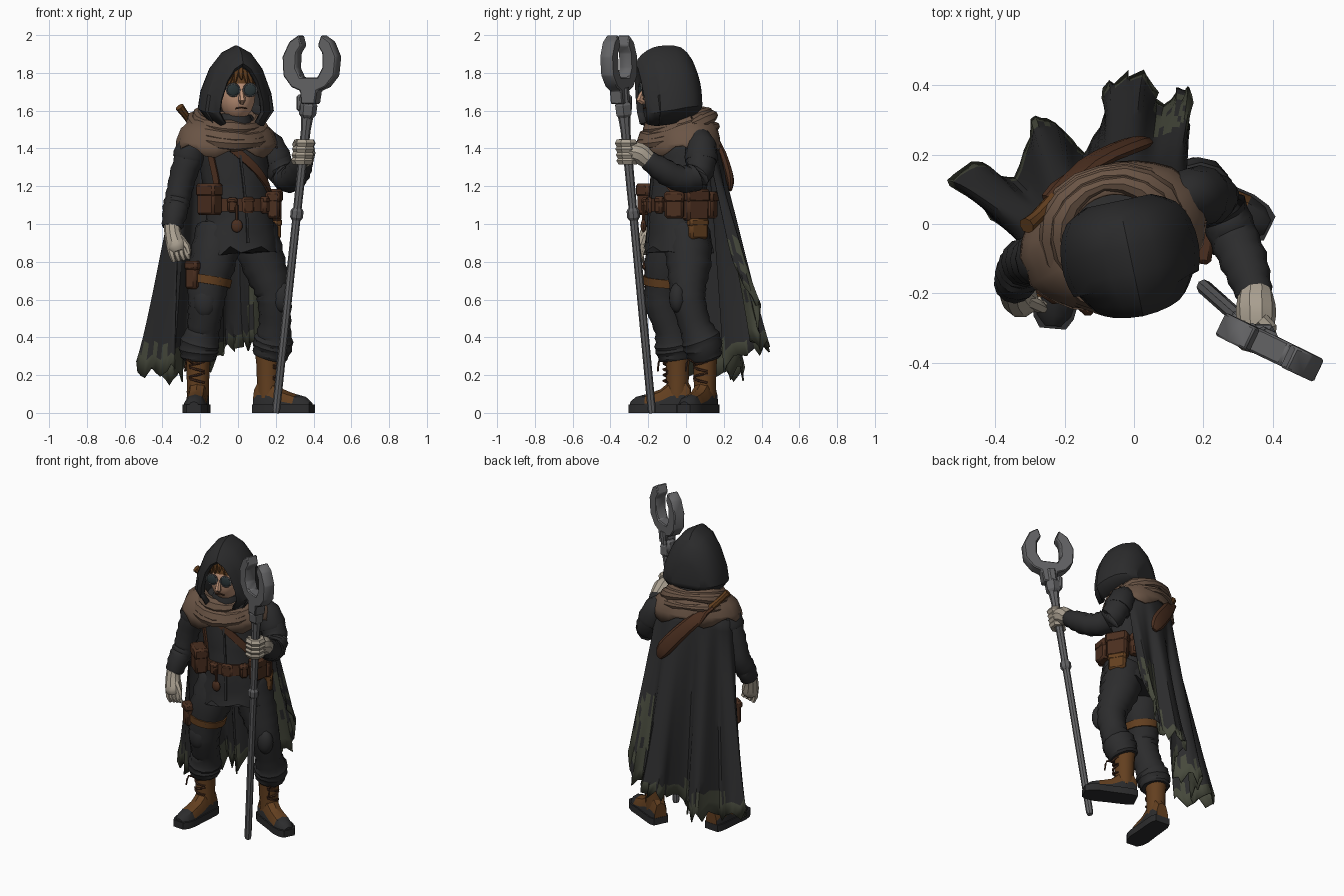
import bpy, bmesh, math, random
from math import sin, cos, pi, radians
from mathutils import Vector, Matrix

random.seed(4)
if "Cube" in bpy.data.objects:
    bpy.data.objects.remove(bpy.data.objects["Cube"])


def material(name, r, g, b):
    m = bpy.data.materials.new(name)
    m.use_nodes = True
    m.diffuse_color = (r, g, b, 1)
    node = m.node_tree.nodes["Principled BSDF"]
    node.inputs["Base Color"].default_value = (r, g, b, 1)
    node.inputs["Roughness"].default_value = 0.9
    return m


CLOTH = material("black cloth", .025, .025, .026)
SCARF = material("tan scarf", .145, .09, .06)
LEATHER = material("dark leather", .07, .028, .014)
TAN = material("orange leather", .125, .05, .014)
GLOVE = material("pale glove", .4, .35, .28)
STEEL = material("grey steel", .125, .125, .13)
SKIN = material("skin", .5, .28, .18)
OLIVE = material("olive cloth", .062, .067, .045)
LENS = material("dark lens", .024, .036, .039)


# ---------- helpers ----------
def finish(name, bm, mats, rule=None, angle=35, solid=0, bevel=0):
    mats = mats if isinstance(mats, list) else [mats]
    bmesh.ops.recalc_face_normals(bm, faces=bm.faces)
    if rule:
        for f in bm.faces:
            f.material_index = rule(f.calc_center_median())
    mesh = bpy.data.meshes.new(name)
    bm.to_mesh(mesh)
    bm.free()
    for m in mats:
        mesh.materials.append(m)
    ob = bpy.data.objects.new(name, mesh)
    bpy.context.collection.objects.link(ob)
    bpy.ops.object.select_all(action='DESELECT')
    ob.select_set(True)
    bpy.context.view_layer.objects.active = ob
    bpy.ops.object.shade_smooth_by_angle(angle=radians(angle))
    if solid:
        ob.modifiers.new("thickness", 'SOLIDIFY').thickness = solid
    if bevel:
        mod = ob.modifiers.new("bevel", 'BEVEL')
        mod.width, mod.segments = bevel, 1


def loft(name, rings, mats, closed=True, start=True, end=True, **kw):
    bm = bmesh.new()
    vs = [[bm.verts.new(p) for p in ring] for ring in rings]
    n = len(vs[0])
    for a, b in zip(vs, vs[1:]):
        for i in range(n if closed else n - 1):
            j = (i + 1) % n
            bm.faces.new((a[i], a[j], b[j], b[i]))
    if start:
        bm.faces.new(vs[0])
    if end:
        bm.faces.new(vs[-1])
    finish(name, bm, mats, **kw)


def spline(pts, n=4):
    P = [Vector(p) for p in pts]
    out = []
    for i in range(len(P) - 1):
        a, b, c, d = P[max(i - 1, 0)], P[i], P[i + 1], P[min(i + 2, len(P) - 1)]
        for k in range(n):
            t = k / n
            out.append((2*b + (c-a)*t + (2*a-5*b+4*c-d)*t*t + (3*b-a-3*c+d)*t**3) / 2)
    return out + [P[-1]]


def tube(name, pts, mats, sides=10, n=4, wrinkle=0, flat=1, **kw):
    """Round limb through (x, y, z, radius) points."""
    path = spline(pts, n) if n > 1 else [Vector(p) for p in pts]
    rings = []
    for i, p in enumerate(path):
        t = (path[min(i+1, len(path)-1)] - path[max(i-1, 0)]).to_3d().normalized()
        ref = Vector((0, 1, 0)) if abs(t.z) > .6 else Vector((0, 0, 1))
        u = t.cross(ref).normalized()
        v = t.cross(u)
        r = p.w * (1 + wrinkle * (1 if i % 2 else -1))
        rings.append([p.to_3d() + (u*cos(a) + v*sin(a)*flat) * r * (1 + wrinkle*random.uniform(-.6, .6))
                      for a in [2*pi*k/sides for k in range(sides)]])
    loft(name, rings, mats, **kw)


def ball(name, loc, size, mats, M=Matrix(), **kw):
    bm = bmesh.new()
    bmesh.ops.create_uvsphere(bm, u_segments=16, v_segments=10, radius=1,
                              matrix=M @ Matrix.Translation(loc) @ Matrix.Diagonal((*size, 1)))
    finish(name, bm, mats, **kw)


def box(name, loc, size, mats, yaw=0, bevel=.012):
    bm = bmesh.new()
    bmesh.ops.create_cube(bm, size=1, matrix=Matrix.Translation(loc)
                          @ Matrix.Rotation(radians(yaw), 4, 'Z') @ Matrix.Diagonal((*size, 1)))
    finish(name, bm, mats, bevel=bevel)


# ---------- torso: turned ellipse sections (z, cx, cy, rx, ry) ----------
BODY = [(.86, .005, -.035, .22, .175), (1, .005, -.045, .185, .155), (1.1, .0, -.045, .172, .145),
        (1.25, -.015, -.035, .18, .145), (1.4, -.035, -.015, .2, .15),
        (1.5, -.045, -.01, .185, .13), (1.58, -.03, -.04, .1, .1)]
YAW = 22


def body(deg, z, off=0):
    z = min(max(z, BODY[0][0]), BODY[-1][0])
    for a, b in zip(BODY, BODY[1:]):
        if z <= b[0]:
            _, cx, cy, rx, ry = Vector(a).lerp(Vector(b), (z - a[0]) / (b[0] - a[0]))
            break
    p = Vector(((rx + off) * cos(radians(deg)), (ry + off) * sin(radians(deg)), 0))
    p.rotate(Matrix.Rotation(radians(YAW), 3, 'Z'))
    return p + Vector((cx, cy, z))


def strap(name, a, b, width, mats, n=20, off=.012):
    """Flat band over the torso between two (angle, height) spots."""
    spots = [Vector(a).lerp(Vector(b), i / n) for i in range(n + 1)]
    pts = [(body(s[0], s[1]), body(s[0], s[1], off)) for s in spots]
    rings = []
    for i, (p, q) in enumerate(pts):
        t = pts[min(i+1, n)][0] - pts[max(i-1, 0)][0]
        side = t.cross(q - p).normalized() * width
        rings.append([p - side, q - side, q + side, p + side])
    loft(name, rings, mats)


levels = [.86 + .72 * i / 16 for i in range(17)]
loft("tunic", [[body(a, z, random.uniform(-.006, .006)) + Vector((0, 0, random.uniform(-.03, .03) if z < .89 else 0))
                for a in range(0, 360, 15)] for z in levels], CLOTH)
strap("belt", (0, 1.1), (360, 1.1), .035, LEATHER, 36, .016)
strap("chest_strap", (-140, 1.51), (-22, 1.14), .022, LEATHER)
strap("shoulder_strap", (-143, 1.5), (-143, 1.12), .017, LEATHER)
strap("tunic_opening", (-95, 1.42), (-95, .9), .006, CLOTH)


# ---------- belt gear ----------
def pouch(name, deg, z, size, mats, off=.035):
    p = body(deg, z, off)
    yaw = deg + YAW + 90
    box(name, p, size, mats, yaw)
    box(name + "_flap", p + Vector((0, 0, size[2] * .3)),
        (size[0] * 1.08, size[1] * 1.12, size[2] * .42), mats, yaw)


pouch("front_pouch", -153, 1.13, (.12, .08, .165), LEATHER, .045)
pouch("small_front_pouch", -60, 1.1, (.05, .04, .09), LEATHER, .02)
pouch("second_front_pouch", -118, 1.1, (.05, .04, .08), LEATHER, .02)
pouch("buckle", -92, 1.1, (.065, .02, .085), LEATHER, .015)
pouch("side_pouch", -30, 1.1, (.1, .07, .14), LEATHER, .025)
pouch("hip_pouch", 8, 1.1, (.13, .075, .165), LEATHER, .025)
pouch("back_pouch", 45, 1.1, (.08, .06, .14), LEATHER)
pouch("hanging_pouch", 10, .975, (.11, .045, .11), TAN, .02)
p = body(-112, .99, .02)
ball("belt_pendant", p, (.03, .015, .035), LEATHER)
tube("pendant_cord", [(p.x, p.y, p.z, .008), (p.x, p.y, 1.1, .008)], LEATHER, 6, 1)

# ---------- legs ----------
tube("right_leg", [(-.1, -.05, .98, .12), (-.13, -.09, .82, .125), (-.16, -.115, .66, .105), (-.17, -.115, .56, .095),
                   (-.185, -.08, .44, .088), (-.205, -.06, .35, .105), (-.21, -.05, .28, .088)], CLOTH, 12, 4, .035)
tube("left_leg", [(.08, .0, .98, .12), (.125, .015, .82, .12), (.175, .01, .68, .1), (.195, .015, .59, .09),
                  (.195, .05, .46, .085), (.185, .085, .37, .105), (.165, .1, .29, .088)], CLOTH, 12, 4, .035)
ball("right_knee_pad", (-.175, -.18, .59), (.06, .04, .085), CLOTH)
ball("left_knee_pad", (.235, -.045, .61), (.052, .045, .08), CLOTH)
tube("thigh_band", [(-.157, -.11, .678, .117), (-.15, -.108, .722, .121)], TAN, 14, 1)
box("thigh_holster", (-.24, -.185, .73), (.07, .055, .15), LEATHER, -35)
box("holster_flap", (-.24, -.19, .78), (.08, .062, .05), LEATHER, -35)


# ---------- boots ----------
def boot(side, x, y, yaw):
    M = Matrix.Translation((x, y, 0)) @ Matrix.Rotation(radians(yaw), 4, 'Z')
    stations = [(-.07, .042, .14), (-.04, .054, .19), (.03, .056, .18), (.06, .056, .15), (.09, .056, .125),
                (.13, .058, .11), (.17, .06, .098), (.22, .05, .085), (.25, .03, .06)]
    arch = [(-1, .03), (-1, .5), (-.65, .88), (0, 1), (.65, .88), (1, .5), (1, .03)]
    rule = lambda c: int((M.inverted() @ c).x > .165 or c.z < .06)
    loft(side + "_boot_foot", [[M @ Vector((d, w * a, h * b)) for a, b in arch] for d, w, h in stations],
         [TAN, CLOTH], rule=rule)
    outline = [(d, s * (w + .008)) for s, seq in ((1, stations), (-1, stations[::-1])) for d, w, h in seq]
    loft(side + "_boot_sole", [[M @ Vector((d * 1.03, w, z)) for d, w in outline] for z in (0, .045)], CLOTH)
    tube(side + "_boot_shaft", [(x, y, .08, .058), (x, y, .2, .06), (x, y, .33, .068)], TAN, 12, 3, .015)
    for i in range(5):
        s = 1 if i % 2 else -1
        a, b, c = (M @ Vector(q) for q in ((.05, -.04 * s, .16 + .03*i), (.073, 0, .17 + .03*i),
                                           (.05, .04 * s, .18 + .03*i)))
        tube(side + "_lace", [(*a, .006), (*b, .007), (*c, .006)], LEATHER, 5, 2)
    a = M @ Vector((.065, -.02, .26))
    tube(side + "_lace_end", [(*a, .006), (*(M @ Vector((.1, -.05, .28))), .006),
                              (*(M @ Vector((.11, -.06, .22))), .005)], LEATHER, 5, 3)


boot("right", -.212, -.045, -95)
boot("left", .16, .1, -26)

# ---------- arms and gloves ----------
tube("right_sleeve", [(-.19, -.07, 1.48, .06), (-.25, -.1, 1.37, .076), (-.295, -.105, 1.24, .07),
                      (-.32, -.115, 1.13, .068), (-.335, -.15, 1.06, .066), (-.35, -.18, .98, .054)],
     CLOTH, 12, 4, .04)
tube("left_sleeve", [(.12, .06, 1.47, .06), (.185, .08, 1.37, .08), (.24, .06, 1.26, .075),
                     (.285, -.03, 1.24, .07), (.325, -.13, 1.29, .066), (.35, -.21, 1.345, .05)], CLOTH, 12, 4, .04)
tube("right_shoulder_cap", [(-.2, -.075, 1.49, .045), (-.24, -.095, 1.42, .08), (-.265, -.1, 1.34, .085)],
     CLOTH, 12, 3, .03)
tube("left_shoulder_cap", [(.12, .065, 1.48, .045), (.16, .08, 1.42, .08), (.2, .08, 1.33, .088)], CLOTH, 12, 3, .03)

tube("right_glove", [(-.35, -.18, 1.01, .042), (-.345, -.2, .95, .045), (-.325, -.22, .88, .052),
                     (-.315, -.23, .85, .035)], GLOVE, 10, 3)
for i in range(4):
    x = -.36 + .026 * i
    tube("right_finger", [(x, -.225, .89, .02), (x + .01, -.24, .84, .018), (x + .022, -.23, .8 + .006*i, .012)],
         GLOVE, 6, 2)
tube("right_thumb", [(-.31, -.22, .93, .02), (-.27, -.24, .88, .018), (-.26, -.245, .84, .011)], GLOVE, 6, 2)

FOOT, LEAN = Vector((.2, -.18, 0)), Vector((.106, -.094, 1))
staff = lambda z: FOOT + LEAN * z
tube("left_glove", [(.35, -.2, 1.34, .05), (.352, -.25, 1.375, .058), (.352, -.3, 1.385, .052)], GLOVE, 10, 3)
for i in range(4):
    c = staff(1.335 + .031 * i)
    arc = [(c.x + .042*cos(a), c.y + .042*sin(a), c.z, .022) for a in [radians(70 - 50*k) for k in range(6)]]
    tube("left_finger", arc, GLOVE, 6, 1)
c = staff(1.42)
tube("left_thumb", [(c.x, c.y + .05, c.z - .03, .022), (c.x - .045, c.y, c.z, .02),
                    (c.x - .03, c.y - .04, c.z + .02, .014)], GLOVE, 6, 2)


# ---------- wrench staff ----------
def rod(name, spans, sides=8):
    tube(name, [(*staff(z), r) for z, r in spans], STEEL, sides, 1, angle=25)


rod("staff_shaft", [(0, .018), (.02, .022), (1.04, .022), (1.3, .024), (1.5, .026), (1.62, .038), (1.72, .04)])
rod("staff_knob", [(1.02, .024), (1.035, .034), (1.07, .034), (1.085, .024)])
rod("staff_collar", [(1.56, .03), (1.58, .046), (1.63, .048), (1.65, .036)], 6)
across = Vector((.9, -.43, 0))
thick = Vector((.43, .9, 0)) * .036
half = [(.04, -.2), (.05, -.13), (.1, -.11), (.15, -.05), (.158, .05), (.12, .13), (.066, .165),
        (.048, .11), (.075, .07), (.077, -.01), (.05, -.06)]
outline = half + [(-a, b) for a, b in half[::-1]]
hub = Vector((.39, -.355, 1.835))
up = LEAN * .25 + Vector((0, 0, .75))
loft("wrench_head", [[hub + across*a + up*b + thick*s for a, b in outline] for s in (-1, 1)], STEEL, bevel=.006)
box("wrench_hook", staff(1.64) - across * .045, (.035, .06, .09), STEEL, -25)

# ---------- head ----------
H = Matrix.Translation((-.012, -.085, 0)) @ Matrix.Rotation(radians(12), 4, 'Z')
ball("head", (0, -.03, 1.685), (.097, .115, .14), SKIN, H)
ball("hair", (0, -.01, 1.745), (.106, .123, .105), TAN, H)
for i in range(7):
    x = -.09 + .03 * i
    a, b = H @ Vector((x * .7, -.12, 1.82)), H @ Vector((x * 1.12, -.147 + abs(x) * .5, 1.765 - abs(x) * .7))
    tube("hair_lock", [(*a, .024), (*b, .005)], TAN, 6, 1)
a, b = H @ Vector((0, -.14, 1.71)), H @ Vector((0, -.165, 1.655))
tube("nose", [(*a, .01), (*b, .02), (*(H @ Vector((0, -.135, 1.645))), .01)], SKIN, 6, 2)
tube("mouth", [(*(H @ Vector((x, -.137, 1.617 - abs(x) * .2))), .004) for x in (-.03, 0, .03)], LEATHER, 5, 1)
for s in (-1, 1):
    c = Vector((s * .046, -.15, 1.71))
    ball("goggle_lens", c, (.034, .008, .032), LENS, H)
    ring = [(*(H @ (c + Vector((.036*cos(k*pi/6), 0, .034*sin(k*pi/6))))), .005) for k in range(13)]
    tube("goggle_rim", ring, STEEL, 5, 1)
    a, b = H @ Vector((s * .08, -.145, 1.715)), H @ Vector((s * .108, -.03, 1.72))
    tube("goggle_arm", [(*a, .006), (*b, .006)], STEEL, 5, 1)
tube("neck_collar", [(-.03, -.06, 1.46, .12), (-.015, -.095, 1.53, .1), (-.01, -.1, 1.58, .075)], CLOTH, 12, 2)

# ---------- hood: arches from the face opening to the back ----------
side = [(.72, 0), (1, .18), (.93, .4), (.68, .71), (.36, .91), (0, 1)]
arch = [(-a, b) for a, b in side] + side[-2::-1]
hood = [(-.15, .54, 1.83, 1.54), (-.185, .6, 1.85, 1.53), (-.15, .76, 1.9, 1.52), (-.09, .92, 1.935, 1.52),
        (-.02, 1, 1.945, 1.53), (.06, .96, 1.935, 1.55), (.12, .8, 1.87, 1.57), (.155, .48, 1.77, 1.6)]
loft("hood", [[H @ Vector((.2 * w * a, y + .04 * (1 - b) * (y < -.1), low + (top - low) * b)) for a, b in arch]
              for y, w, top, low in spline(hood, 2)], CLOTH, closed=False, start=False, solid=.01, angle=25)


# ---------- scarf ----------
def around(deg, rx, ry, z, tilt=0):
    p = Vector((rx * cos(radians(deg)), ry * sin(radians(deg)), z + tilt * sin(radians(deg))))
    p.rotate(Matrix.Rotation(radians(YAW), 3, 'Z'))
    return p + Vector((-.058, -.033, 0))


mantle = [(1.57, .13, .12), (1.55, .19, .16), (1.5, .25, .187), (1.44, .275, .2), (1.4, .28, .205)]
loft("scarf_mantle", [[around(a, rx + .005*sin(a*.2), ry, z + (.03*sin(a*.1) if z < 1.42 else 0), .025)
                       for a in range(0, 360, 12)] for z, rx, ry in mantle], SCARF, start=False, end=False, solid=.01)
for rx, ry, z, r, tilt in ((.155, .15, 1.55, .034, .05), (.185, .175, 1.515, .036, .07), (.2, .19, 1.475, .03, .05)):
    tube("scarf_fold", [(*around(a, rx, ry, z, tilt), r * (1 + .2*sin(a) - .25*sin(radians(a))))
                        for a in range(0, 361, 20)], SCARF, 8, 1, .05)

# ---------- cape ----------
hem = [(-.34, -.03, .22), (-.44, .04, .22), (-.53, .14, .24), (-.43, .17, .2), (-.35, .14, .18), (-.3, .3, .19),
       (-.22, .3, .2), (-.15, .21, .24), (-.09, .32, .3), (-.07, .4, .33), (.02, .44, .34), (.07, .35, .36),
       (.13, .39, .42), (.165, .375, .6), (.16, .26, .7)]
collar = spline([(-.31, -.09, 1.4), (-.27, .03, 1.44), (-.15, .12, 1.48), (.02, .155, 1.47), (.15, .12, 1.4)], 14)
low = spline(hem, 4)
ROWS = 16
ragged = [Vector((random.uniform(-.015, .015), random.uniform(-.015, .015), random.uniform(-.06, .05))) for _ in low]
rows = []
for r in range(ROWS + 1):
    v = r / ROWS
    rows.append([collar[i].lerp(p, v ** 1.02) + ragged[i] * v**8 for i, p in enumerate(low)])


def camo(c):
    hem_band = c.z < .33 + random.uniform(-.05, .04) + max(0, c.x + .15) * .6
    return int(hem_band or (c.x > .06 and c.z < .92 and random.random() < .7))


loft("cape", rows, [CLOTH, OLIVE], closed=False, start=False, end=False, solid=.008, rule=camo)

# ---------- sheathed blade on the back ----------
tube("back_sheath", [(-.24, .06, 1.53, .035), (-.13, .17, 1.41, .046), (0, .23, 1.25, .05), (.035, .235, 1.18, .02)],
     LEATHER, 8, 3, flat=.45)
tube("blade_handle", [(-.31, -.005, 1.62, .024), (-.28, .02, 1.58, .02), (-.23, .07, 1.52, .024)], TAN, 8, 2)
